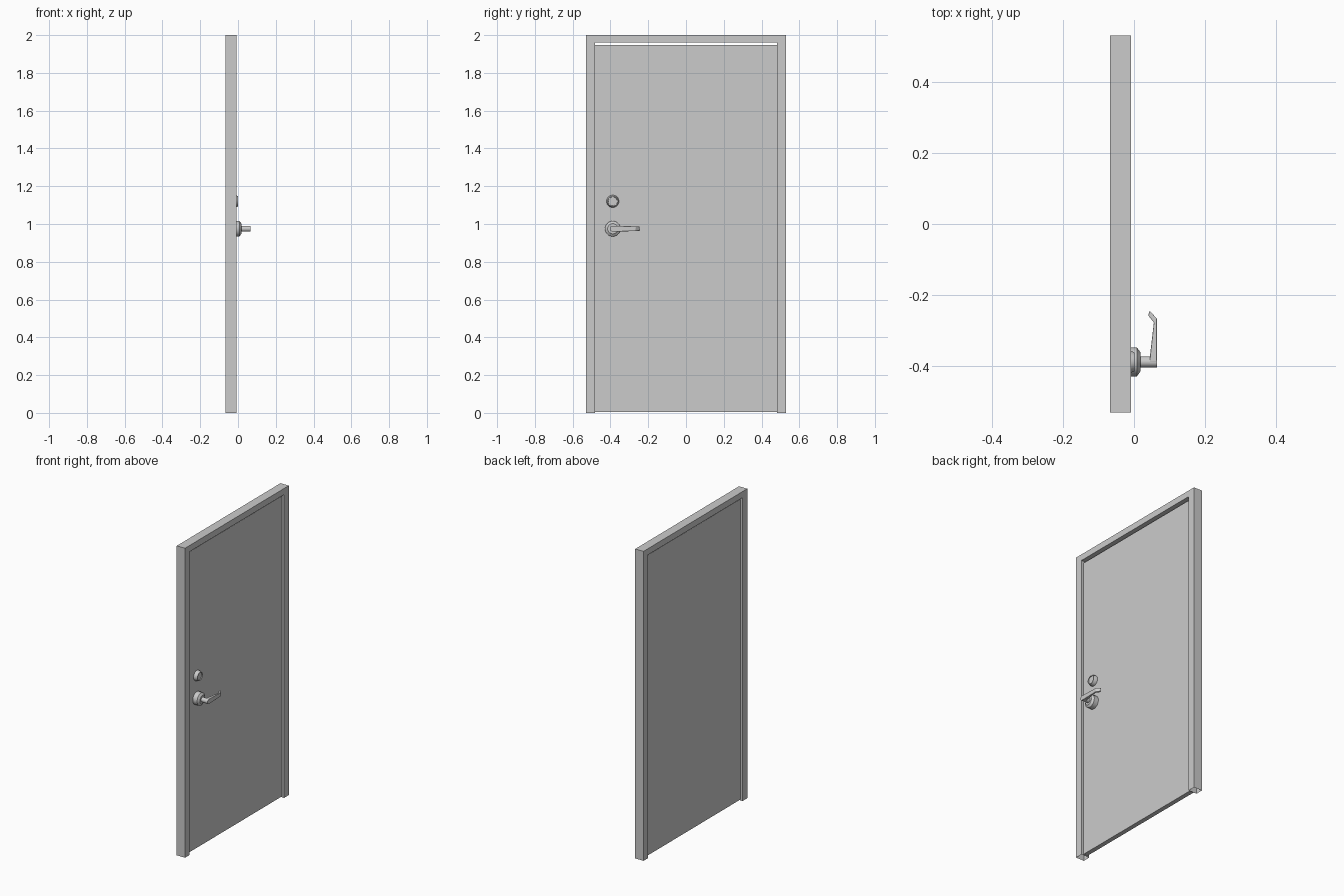
import bpy, bmesh, math

if "Cube" in bpy.data.objects:
    bpy.data.objects.remove(bpy.data.objects["Cube"])

X0, X1 = -0.067, -0.008      # frame depth
HW, H = 0.53, 2.0            # half width, height
IW, IH = 0.482, 1.96         # opening half width, height
HY = -0.388                  # lock hardware position across the door


def finish(name, bm, smooth=None):
    bmesh.ops.recalc_face_normals(bm, faces=bm.faces)
    me = bpy.data.meshes.new(name)
    bm.to_mesh(me)
    bm.free()
    ob = bpy.data.objects.new(name, me)
    bpy.context.collection.objects.link(ob)
    if smooth:
        bpy.ops.object.select_all(action='DESELECT')
        ob.select_set(True)
        bpy.context.view_layer.objects.active = ob
        bpy.ops.object.shade_smooth_by_angle(angle=math.radians(smooth))
    return ob


def lathe_x(name, z, profile, n=32):
    """Turned part about the x axis; profile holds (x, radius)."""
    bm = bmesh.new()
    rings = [[bm.verts.new((x, HY + r * math.cos(2 * math.pi * i / n),
                            z + r * math.sin(2 * math.pi * i / n)))
              for i in range(n)] for x, r in profile]
    for a, b in zip(rings, rings[1:]):
        for i in range(n):
            j = (i + 1) % n
            bm.faces.new((a[i], a[j], b[j], b[i]))
    bm.faces.new(rings[0])
    bm.faces.new(rings[-1])
    return finish(name, bm, 25)


# Door frame: upside-down U, jambs hollow and open at the floor
bm = bmesh.new()
outline = [(-HW, 0), (-HW, H), (HW, H), (HW, 0),
           (IW, 0), (IW, IH), (-IW, IH), (-IW, 0)]
back = [bm.verts.new((X0, y, z)) for y, z in outline]
front = [bm.verts.new((X1, y, z)) for y, z in outline]
bm.faces.new(back)
bm.faces.new(front)
for i in range(8):
    if i not in (3, 7):
        j = (i + 1) % 8
        bm.faces.new((back[i], back[j], front[j], front[i]))
finish("door_frame", bm)

# Door leaf, recessed on both sides, with a slit above
bm = bmesh.new()
bmesh.ops.create_cube(bm, size=1)
for v in bm.verts:
    v.co.x = -0.023 if v.co.x > 0 else -0.052
    v.co.y = 0.481 if v.co.y > 0 else -0.481
    v.co.z = 1.947 if v.co.z > 0 else 0.006
finish("door_leaf", bm)

# Deadbolt: tapered collar with a slightly sunken face
lathe_x("deadbolt", 1.12, [(-0.024, 0.033), (-0.016, 0.033), (0.001, 0.027),
                           (0.001, 0.024), (-0.004, 0.023)])

# Handle rose and hub
lathe_x("handle_rose", 0.975, [(-0.024, 0.041), (0.008, 0.041),
                               (0.018, 0.027), (0.018, 0.015)])
lathe_x("handle_hub", 0.975, [(0.012, 0.0155), (0.065, 0.0155)])

# Lever: sections of outer (x, y), inner (x, y) and half height
sections = [((0.065, -0.388), (0.044, -0.388), 0.0155),
            ((0.065, -0.368), (0.045, -0.370), 0.015),
            ((0.065, -0.267), (0.056, -0.277), 0.0125),
            ((0.044, -0.244), (0.040, -0.257), 0.0115)]
bm = bmesh.new()
rings = []
for (ox, oy), (ix, iy), h in sections:
    rings.append([bm.verts.new((x, y, 0.975 + s * h)) for x, y, s in
                  ((ox, oy, -1), (ox, oy, 1), (ix, iy, 1), (ix, iy, -1))])
for a, b in zip(rings, rings[1:]):
    for i in range(4):
        j = (i + 1) % 4
        bm.faces.new((a[i], a[j], b[j], b[i]))
bm.faces.new(rings[0])
bm.faces.new(rings[-1])
lever = finish("handle_lever", bm, 30)
bev = lever.modifiers.new("rounded_edges", 'BEVEL')
bev.width = 0.002
bev.segments = 2
